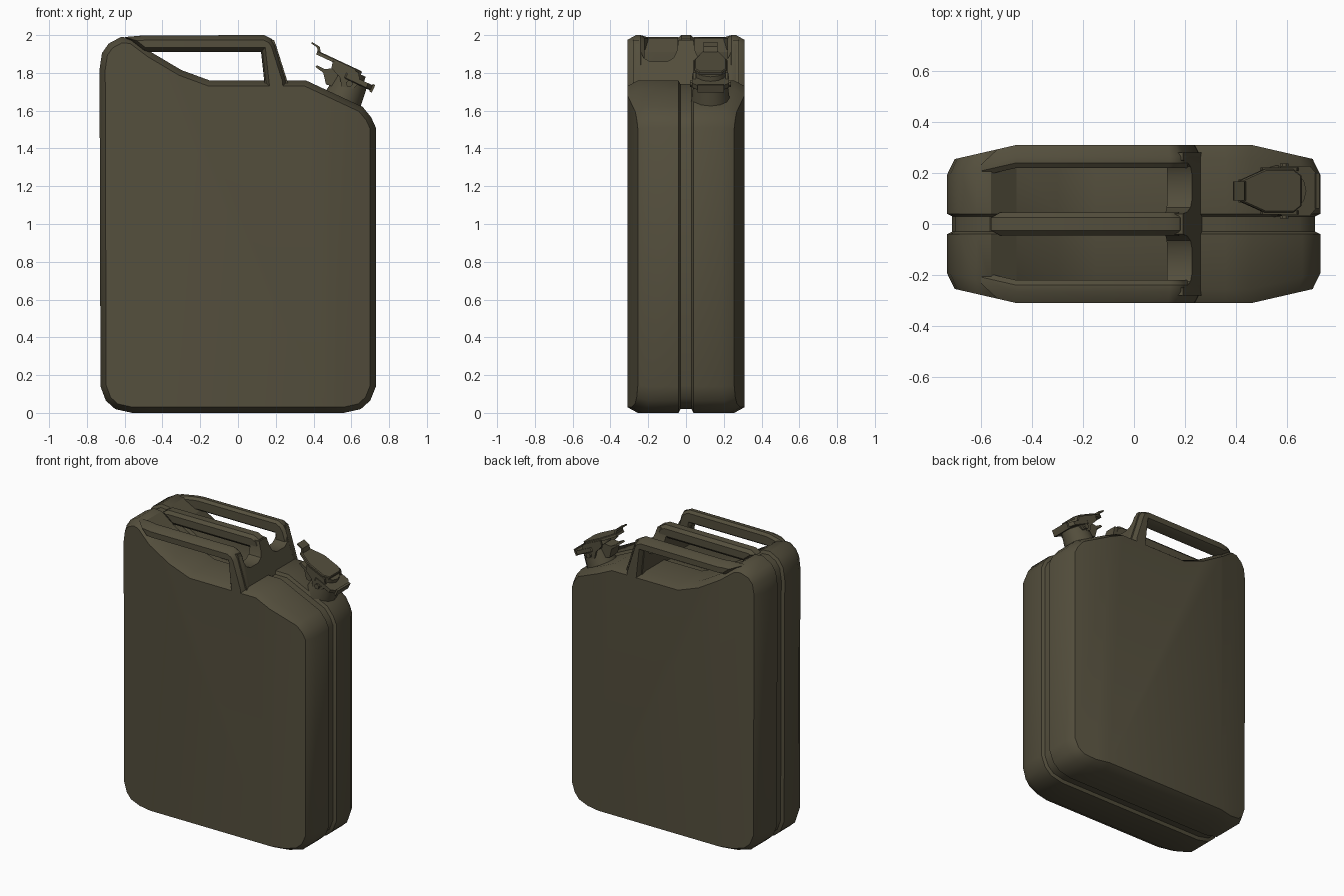
import bpy, bmesh, math
from mathutils import Matrix, Vector

if "Cube" in bpy.data.objects:
    bpy.data.objects.remove(bpy.data.objects["Cube"])

olive = bpy.data.materials.new("dark_olive_paint")
olive.diffuse_color = (0.088, 0.077, 0.046, 1)
olive.use_nodes = True
olive.node_tree.nodes["Principled BSDF"].inputs["Base Color"].default_value = olive.diffuse_color


def finish(name, bm, angle=30):
    bmesh.ops.recalc_face_normals(bm, faces=bm.faces[:])
    me = bpy.data.meshes.new(name)
    bm.to_mesh(me)
    bm.free()
    me.materials.append(olive)
    me.shade_smooth()
    me.set_sharp_from_angle(angle=math.radians(angle))
    ob = bpy.data.objects.new(name, me)
    bpy.context.collection.objects.link(ob)
    return ob


def inset(pts, d):
    """Offset a closed outline inwards by d with mitred corners."""
    n = len(pts)
    P = [Vector(p) for p in pts]
    area = sum(P[i].x * P[(i + 1) % n].y - P[(i + 1) % n].x * P[i].y for i in range(n))
    s = 1 if area > 0 else -1
    out = []
    for i in range(n):
        a = (P[i] - P[i - 1]).normalized()
        b = (P[(i + 1) % n] - P[i]).normalized()
        n1, n2 = Vector((-a.y, a.x)) * s, Vector((-b.y, b.x)) * s
        out.append(P[i] + (n1 + n2) * (d / (1 + n1.dot(n2))))
    return out


def loft(name, pts, rings, taper=False, matrix=None):
    """Stack an XZ outline along y; rings = (y, inset). taper pulls the big sides in near the ends."""
    bm = bmesh.new()
    loops = [[bm.verts.new((p[0], y, p[1])) for p in inset(pts, d)] for y, d in rings]
    n = len(pts)
    for a, b in zip(loops, loops[1:]):
        for i in range(n):
            j = (i + 1) % n
            bm.faces.new((a[i], a[j], b[j], b[i]))
    bm.faces.new(loops[0])
    bm.faces.new(loops[-1])
    if taper:
        for x in (-0.46, 0.46):
            bmesh.ops.bisect_plane(bm, geom=bm.verts[:] + bm.edges[:] + bm.faces[:],
                                   plane_co=(x, 0, 0), plane_no=(1, 0, 0))
        for v in bm.verts:
            if abs(v.co.y) > 0.2:
                pull = max(0, abs(v.co.x) - 0.46) / 0.24 * 0.055
                v.co.y -= math.copysign(pull, v.co.y)
    if matrix:
        bm.transform(matrix)
    return finish(name, bm)


def cone(name, r1, r2, depth, matrix, sides=12):
    bm = bmesh.new()
    bmesh.ops.create_cone(bm, cap_ends=True, segments=sides, radius1=r1, radius2=r2,
                          depth=depth, matrix=matrix)
    return finish(name, bm, 35)


# Can body: two pressed halves with a sunken seam between them
body = [(-0.56, 0), (0.56, 0), (0.65, 0.02), (0.70, 0.065), (0.73, 0.14),
        (0.73, 1.51), (0.705, 1.565), (0.66, 1.62), (0.36, 1.76), (-0.15, 1.76),
        (-0.30, 1.815), (-0.46, 1.91), (-0.56, 1.985), (-0.62, 1.99), (-0.685, 1.955),
        (-0.72, 1.905), (-0.733, 1.82), (-0.728, 0.14), (-0.70, 0.065), (-0.65, 0.02)]
half = [(0.03, 0.02), (0.04, 0), (0.255, 0), (0.31, 0.03)]
loft("can_body", body, [(-y, d) for y, d in reversed(half)] + half, taper=True)

# Outer carrying handles, one on each side
handle = [(-0.60, 1.99), (-0.50, 1.998), (0.14, 2.0), (0.18, 1.98), (0.20, 1.95),
          (0.26, 1.76), (0.265, 1.70), (0.145, 1.70), (0.122, 1.91), (-0.50, 1.91)]
for side, label in ((-1, "front"), (1, "back")):
    loft("handle_" + label, handle,
         [(side * y, d) for y, d in ((0.22, 0.015), (0.24, 0), (0.265, 0), (0.31, 0.025))],
         taper=True)

# Middle handle bar
bar = [(-0.56, 1.975), (-0.52, 1.998), (0.14, 2.0), (0.18, 1.98), (0.195, 1.95),
       (0.195, 1.91), (-0.48, 1.91)]
loft("handle_middle", bar, [(-0.045, 0.02), (-0.025, 0), (0.025, 0), (0.045, 0.02)])

# Post wall joining the handles, with two rounded scoops
side_pts = [(0.28, 1.74), (0.28, 1.975), (0.25, 1.975), (0.242, 1.92), (0.225, 1.88),
            (0.19, 1.86), (0.10, 1.86), (0.065, 1.88), (0.047, 1.92), (0.04, 1.975)]
wall = side_pts + [(-y, z) for y, z in reversed(side_pts)]
bm = bmesh.new()
back = [bm.verts.new((0.14 - 0.1 * (z - 1.76), y, z)) for y, z in wall]
front = [bm.verts.new((0.26 - 0.32 * (z - 1.76), y, z)) for y, z in wall]
for i in range(len(wall)):
    j = (i + 1) % len(wall)
    bm.faces.new((back[i], back[j], front[j], front[i]))
bm.faces.new(back)
bm.faces.new(front)
finish("handle_post", bm)

# Spout: everything is placed in a frame standing on the sloped shoulder
S = Matrix.Translation((0.555, 0.13, 1.67)) @ Matrix.Rotation(math.radians(25), 4, 'Y')
flat = S @ Matrix.Rotation(math.pi / 2, 4, 'X')      # outline in plan, extruded upwards


def at(u, w):
    return S @ Matrix.Translation((u, 0, w))


cone("spout_neck", 0.105, 0.088, 0.14, at(0.005, 0.03))
cone("spout_lid", 0.085, 0.078, 0.05, at(-0.015, 0.125))
rim = [(0.125, -0.06), (0.125, 0.06), (0.09, 0.098), (-0.03, 0.098), (-0.08, 0.06),
       (-0.08, -0.06), (-0.03, -0.098), (0.09, -0.098)]
loft("spout_rim", rim, [(0.095, 0.006), (0.10, 0), (0.125, 0)], matrix=flat)
lip = [(0.113, 0.088), (0.128, 0.088), (0.128, 0.132), (0.113, 0.132)]
loft("rim_lip", lip, [(-0.07, 0), (0.07, 0)], matrix=S)

# Locking lever with cheeks, thumb tab and hook
lever = [(-0.225, -0.042), (-0.12, -0.085), (0.0, -0.085), (0.035, -0.06),
         (0.035, 0.06), (0.0, 0.085), (-0.12, 0.085), (-0.225, 0.042)]
loft("lever_plate", lever, [(0.147, 0), (0.163, 0), (0.168, 0.005)], matrix=flat)
cheek = [(-0.13, 0.155), (0.02, 0.155), (0.05, 0.11), (0.03, 0.065), (-0.03, 0.05),
         (-0.06, 0.09), (-0.12, 0.115)]
for s in (-1, 1):
    loft("lever_cheek", cheek, [(s * 0.078, 0), (s * 0.092, 0)], matrix=S)
tab = [(-0.272, 0.188), (-0.272, 0.197), (-0.225, 0.192), (-0.205, 0.165),
       (-0.215, 0.150), (-0.235, 0.182)]
loft("thumb_tab", tab, [(-0.037, 0), (0.037, 0)], matrix=S)
hook = [(-0.20, 0.085), (-0.195, 0.097), (-0.15, 0.095), (-0.11, 0.12), (-0.07, 0.11),
        (-0.075, 0.03), (-0.11, 0.025), (-0.15, 0.075)]
loft("lever_hook", hook, [(-0.045, 0), (0.045, 0)], matrix=S)
cone("hinge_pin", 0.018, 0.018, 0.215,
     at(0.0, 0.08) @ Matrix.Rotation(math.pi / 2, 4, 'X'), 8)
